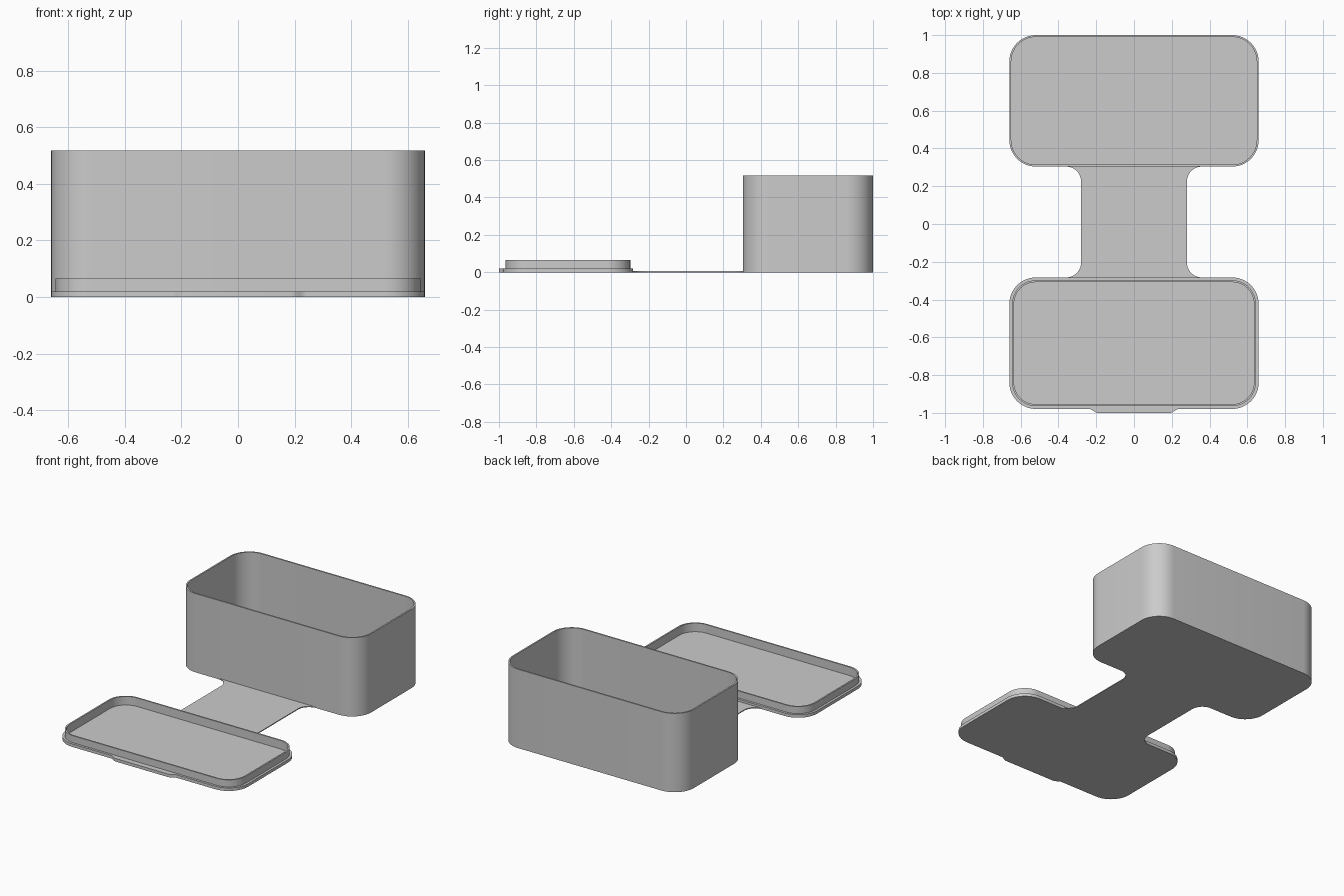
import bpy
import bmesh
from math import sin, cos, pi, radians

if "Cube" in bpy.data.objects:
    bpy.data.objects.remove(bpy.data.objects["Cube"])

grey = bpy.data.materials.new("plain grey")
grey.use_nodes = True
colour = (0.6, 0.6, 0.6, 1)
grey.diffuse_color = colour
grey.node_tree.nodes["Principled BSDF"].inputs["Base Color"].default_value = colour


def arc(cx, cy, r, start, end, steps=12):
    """Points along an arc, angles in quarter turns."""
    angles = [(start + (end - start) * i / steps) * pi / 2 for i in range(steps + 1)]
    return [(cx + r * cos(a), cy + r * sin(a)) for a in angles]


def rounded_rect(hx, hy, r, cy):
    """Counter-clockwise rounded rectangle centred on (0, cy)."""
    signs = [(1, 1), (-1, 1), (-1, -1), (1, -1)]
    points = []
    for q, (sx, sy) in enumerate(signs):
        points += arc(sx * (hx - r), cy + sy * (hy - r), r, q, q + 1)
    return points


def loft(name, loops):
    """Skin a stack of (outline, height) loops and cap both ends."""
    bm = bmesh.new()
    rings = [[bm.verts.new((x, y, z)) for x, y in pts] for pts, z in loops]
    n = len(rings[0])
    for low, high in zip(rings, rings[1:]):
        for i in range(n):
            j = (i + 1) % n
            bm.faces.new((low[i], low[j], high[j], high[i]))
    bm.faces.new(rings[0][::-1])
    bm.faces.new(rings[-1])
    bmesh.ops.recalc_face_normals(bm, faces=bm.faces)
    mesh = bpy.data.meshes.new(name)
    bm.to_mesh(mesh)
    bm.free()
    mesh.materials.append(grey)
    obj = bpy.data.objects.new(name, mesh)
    bpy.context.collection.objects.link(obj)
    bpy.ops.object.select_all(action="DESELECT")
    obj.select_set(True)
    bpy.context.view_layer.objects.active = obj
    bpy.ops.object.shade_smooth_by_angle(angle=radians(30))
    return obj


HALF_X, HALF_Y, RADIUS = 0.66, 0.348, 0.14
BOX_Y, LID_Y = 1 - HALF_Y, -0.631


def tray(name, cy, steps):
    """Open tray from (inset, height) steps running up the outside and down the inside."""
    loft(name, [(rounded_rect(HALF_X - d, HALF_Y - d, RADIUS - d, cy), z)
                for d, z in steps])


# Deep box and shallow lid with a stepped rim
tray("box", BOX_Y, [(0, 0), (0, 0.518), (0.01, 0.518), (0.01, 0.01)])
tray("lid", LID_Y, [(0, 0), (0, 0.02), (0.015, 0.02), (0.015, 0.066),
                    (0.025, 0.066), (0.025, 0.01)])

# Thin hinge strip, flared where it meets the box and the lid
back, front = BOX_Y - HALF_Y, LID_Y + HALF_Y
half, flare = 0.28, 0.08
right = (arc(half + flare, front + flare, flare, 3, 2)
         + arc(half + flare, back - flare, flare, 2, 1))
left = [(-x, y) for x, y in reversed(right)]
loft("hinge_strip", [(right + left, 0), (right + left, 0.006)])

# Opening tab on the front edge of the lid, with softly curved ends
edge = LID_Y - HALF_Y
ramp = [i / 8 for i in range(9)]
side = [(0.19 + 0.05 * t, -1 + (edge + 1) * t * t * (3 - 2 * t)) for t in ramp]
tab = [(-x, y) for x, y in reversed(side)] + side
loft("opening_tab", [(tab, 0), (tab, 0.02)])
